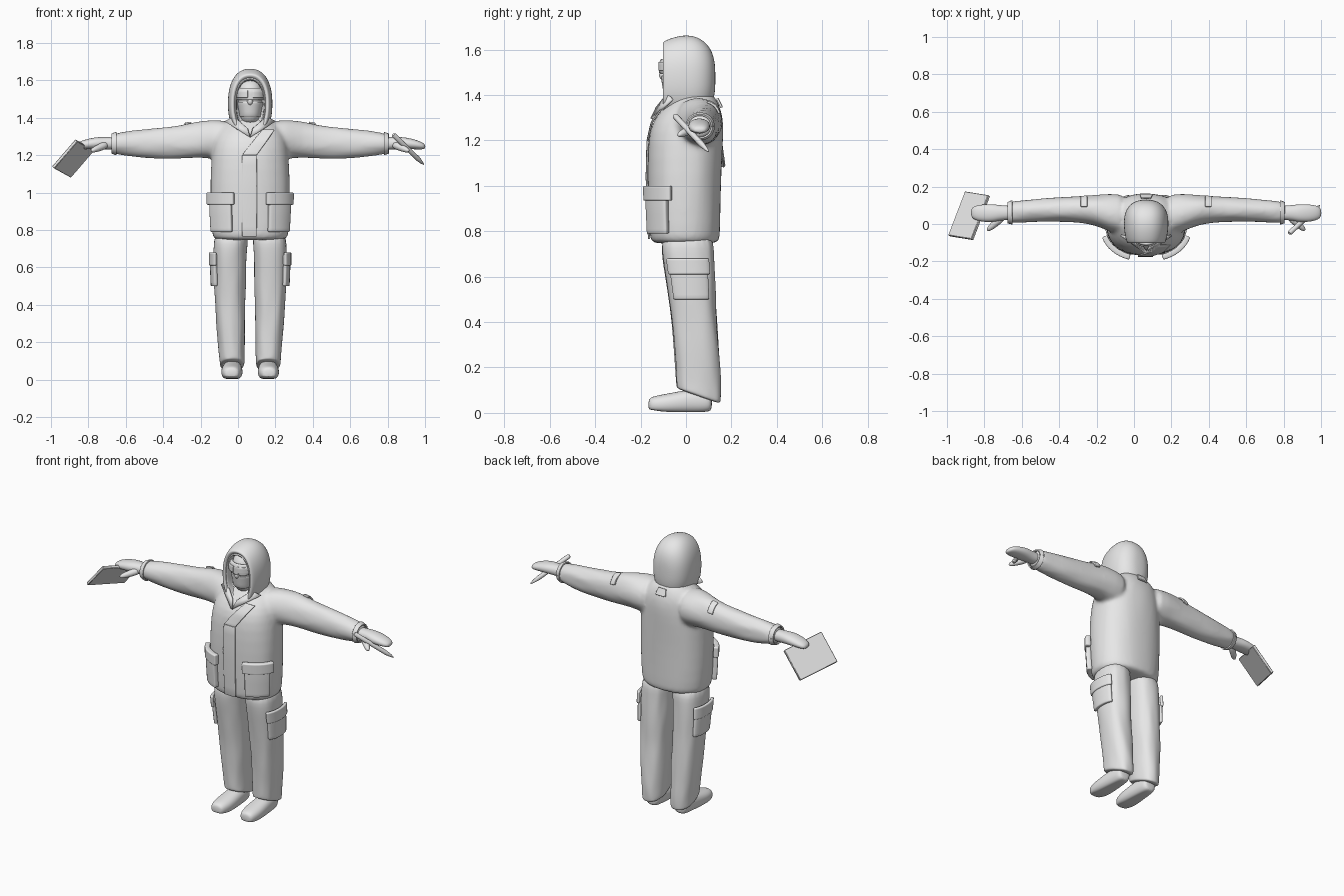
import bpy, bmesh, math, random
from mathutils import Vector, Matrix

random.seed(4)
if bpy.data.objects.get("Cube"):
    bpy.data.objects.remove(bpy.data.objects["Cube"])

CX = 0.065  # centre line of the figure
X, Y, Z = Vector((1, 0, 0)), Vector((0, 1, 0)), Vector((0, 0, 1))

grey = bpy.data.materials.new("plain_grey")
grey.use_nodes = True
grey.diffuse_color = (0.8, 0.8, 0.8, 1)
grey.node_tree.nodes["Principled BSDF"].inputs["Base Color"].default_value = (0.8, 0.8, 0.8, 1)


def make(name, parts, s=1, subsurf=1, angle=50):
    """One smooth object from (verts, faces) parts; s=-1 mirrors it about the centre line."""
    bm = bmesh.new()
    for verts, faces in parts:
        vs = [bm.verts.new((CX + s * v.x, v.y, v.z)) for v in verts]
        for f in faces:
            bm.faces.new([vs[i] for i in f])
    bmesh.ops.recalc_face_normals(bm, faces=bm.faces)
    mesh = bpy.data.meshes.new(name)
    bm.to_mesh(mesh)
    bm.free()
    mesh.materials.append(grey)
    ob = bpy.data.objects.new(name, mesh)
    bpy.context.collection.objects.link(ob)
    if subsurf:
        ob.modifiers.new("Subdivision", 'SUBSURF').levels = subsurf
        ob.modifiers[0].render_levels = subsurf
    mesh.shade_smooth()
    mesh.set_sharp_from_angle(angle=math.radians(angle))
    return ob


def ring_point(ring, a, u, v, n, off=0):
    c, r1, r2 = ring
    bend = lambda t: math.copysign(abs(t) ** (2 / n), t)
    return c + u * (r1 + off) * bend(math.cos(a)) + v * (r2 + off) * bend(math.sin(a))


def loft(rings, u, v, n=2.2, sides=24, jitter=0.0):
    verts, faces = [], []
    for ring in rings:
        for i in range(sides):
            wob = random.uniform(-jitter, jitter)
            verts.append(ring_point(ring, 2 * math.pi * i / sides, u, v, n, wob))
    for k in range(len(rings) - 1):
        for i in range(sides):
            a, b = k * sides + i, k * sides + (i + 1) % sides
            faces.append((a, b, b + sides, a + sides))
    last = (len(rings) - 1) * sides
    faces += [tuple(range(sides)), tuple(range(last, last + sides))]
    return verts, faces


def patch(name, rings, axis, u, v, angles, span, off, thick=0.02, s=1, n=2.2, cuts=8):
    """A raised panel that follows the surface of a loft."""
    def ring_at(t):
        rs = sorted(rings, key=lambda r: r[0][axis])
        for p, q in zip(rs, rs[1:]):
            if t <= q[0][axis]:
                break
        f = (t - p[0][axis]) / (q[0][axis] - p[0][axis])
        return p[0].lerp(q[0], f), p[1] + (q[1] - p[1]) * f, p[2] + (q[2] - p[2]) * f
    verts, faces = [], []
    for j in range(cuts + 1):
        ring = ring_at(span[0] + (span[1] - span[0]) * j / cuts)
        for i in range(cuts + 1):
            a = math.radians(angles[0] + (angles[1] - angles[0]) * i / cuts)
            verts.append(ring_point(ring, a, u, v, n, off))
    w = cuts + 1
    for j in range(cuts):
        for i in range(cuts):
            k = j * w + i
            faces.append((k, k + 1, k + w + 1, k + w))
    ob = make(name, [(verts, faces)], s, 0)
    sol = ob.modifiers.new("Thickness", 'SOLIDIFY')
    sol.thickness, sol.offset = thick, 0
    bev = ob.modifiers.new("Soft edge", 'BEVEL')
    bev.width, bev.segments = min(0.006, thick / 3), 2
    return ob


def upright(rows):   # z, x, y, half width, half depth
    return [(Vector((x, y, z)), rx, ry) for z, x, y, rx, ry in rows]


def sideways(rows):  # x, y, z, half depth, half height
    return [(Vector((x, y, z)), ry, rz) for x, y, z, ry, rz in rows]


def deep(rows):      # y, x, z, half width, half height
    return [(Vector((x, y, z)), rx, rz) for y, x, z, rx, rz in rows]


# Jacket: torso and both sleeves fused into one cloth surface
torso = upright([(.745, 0, -.005, .19, .145), (.755, 0, -.005, .205, .155), (.9, 0, -.007, .213, .16),
                 (1.05, 0, -.007, .215, .164), (1.2, 0, -.002, .207, .165), (1.28, 0, .008, .195, .157),
                 (1.34, 0, .025, .17, .13), (1.385, 0, .04, .12, .092), (1.41, 0, .04, .085, .075)])
arm = sideways([(.08, .04, 1.27, .12, .12), (.2, .06, 1.285, .1, .103), (.28, .075, 1.282, .08, .098),
                (.37, .077, 1.272, .07, .09), (.46, .077, 1.265, .066, .086), (.55, .076, 1.262, .064, .077),
                (.63, .07, 1.262, .06, .07), (.72, .062, 1.262, .059, .056), (.745, .06, 1.262, .05, .047)])
tv, tf = loft(torso, X, Y, 2.3, 32, .002)
av, af = loft(arm, Y, Z, 2.1, 20, .005)
jacket = make("jacket", [(tv, tf), (av, af), ([Vector((-p.x, p.y, p.z)) for p in av], af)])
rem = jacket.modifiers.new("Fuse", 'REMESH')
rem.mode, rem.voxel_size, rem.use_smooth_shade = 'VOXEL', .011, True
soft = jacket.modifiers.new("Soften", 'SMOOTH')
soft.factor, soft.iterations = .5, 6

# Front placket, with its top swinging over to the collar
patch("placket", torso, 2, X, Y, (-100, -82), (.765, 1.2), .003, .008)
swing = patch("placket_top", torso, 2, X, Y, (-100, -82), (1.2, 1.335), .003, .008)
for p in swing.data.vertices:
    p.co.x += max(0, p.co.z - 1.2) * .75

# Trouser leg profile
leg = upright([(.8, .1, .005, .093, .115), (.7, .108, .008, .09, .116), (.6, .109, .018, .089, .111),
               (.5, .108, .027, .086, .105), (.4, .107, .037, .081, .1), (.3, .104, .046, .079, .1),
               (.2, .1, .052, .073, .1), (.12, .097, .056, .068, .099), (.08, .096, .056, .066, .098),
               (.07, .096, .056, .062, .092)])
shoe = deep([(-.166, .1, .035, .028, .022), (-.152, .1, .036, .045, .036), (-.1, .098, .038, .058, .044),
             (-.03, .097, .045, .057, .05), (.04, .096, .052, .051, .056), (.1, .096, .05, .046, .05),
             (.115, .096, .05, .03, .035)])
hand = sideways([(.7, .06, 1.262, .04, .035), (.77, .06, 1.263, .039, .034), (.82, .058, 1.265, .05, .033),
                 (.88, .058, 1.258, .047, .027), (.92, .06, 1.25, .037, .02), (.937, .06, 1.245, .02, .01)])

for side, s in (("left", 1), ("right", -1)):
    # Trousers, with the cuff dropping toward the heel
    lv, lf = loft(leg, X, Y, 2.3, 20, .004)
    for p in lv:
        if p.z < .1:
            p.z -= (p.y - .06) * .35
    make(side + "_trouser_leg", [(lv, lf)], s, 2)
    patch(side + "_thigh_pocket", leg, 2, X, Y, (-42, 38), (.5, .67), .007, .02, s, 2.3)
    patch(side + "_thigh_pocket_flap", leg, 2, X, Y, (-45, 41), (.61, .68), .014, .018, s, 2.3)

    # Shoes with flat soles
    sv, sf = loft(shoe, X, Z, 2.3, 20)
    for p in sv:
        p.z = max(p.z, .004 if p.y > -.14 else .014)
    make(side + "_shoe", [(sv, sf)], s, 2)

    # Jacket pockets
    patch(side + "_jacket_pocket", torso, 2, X, Y, (-66, -24), (.79, .96), .012, .03, s)
    patch(side + "_jacket_pocket_flap", torso, 2, X, Y, (-70, -17), (.935, 1.0), .017, .03, s)

    # Sleeve tab and cuff
    patch(side + "_sleeve_tab", arm, 0, Y, Z, (25, 80), (.315, .35), .004, .01, s)
    patch(side + "_cuff", arm, 0, Y, Z, (0, 360), (.715, .74), .001, .008, s, 2.1, 24)

    # Gloved hand: palm with joined fingers, and the thumb
    make(side + "_glove", [loft(hand, Y, Z, 2.2, 16)], s, 2)
    start, end = Vector((.765, .04, 1.258)), Vector((.85, -.035, 1.222))
    d = (end - start).normalized()
    u = d.cross(Z).normalized()
    thumb = [(start.lerp(end, t), r, r) for t, r in ((0, .022), (.4, .021), (.8, .017), (1, .008))]
    make(side + "_thumb", [loft(thumb, u, d.cross(u), 2, 10)], s, 2)

    # Collar lapel
    lapel = [Vector(c) for c in ((.135, -.06, 1.38), (.0, -.152, 1.295), (.015, -.128, 1.345), (.085, -.08, 1.405))]
    lap = make(side + "_lapel", [(lapel, [(0, 1, 2, 3)])], s, 0)
    lap.modifiers.new("Thickness", 'SOLIDIFY').thickness = .012
    lap.modifiers[0].offset = 0

# Hood: inner recess, rolled rim, shell, rounded back
hood = deep([(-.03, 0, 1.47, .075, .125), (-.085, 0, 1.47, .08, .138), (-.1, 0, 1.47, .086, .15),
             (-.104, 0, 1.47, .098, .162), (-.092, 0, 1.47, .107, .171), (-.05, 0, 1.475, .116, .182),
             (.0, 0, 1.475, .121, .191), (.05, 0, 1.475, .117, .183), (.09, 0, 1.475, .1, .155),
             (.117, 0, 1.475, .07, .115), (.13, 0, 1.475, .03, .055)])
make("hood", [loft(hood, X, Z, 2.3, 28)], 1, 2, 80)

# Inner hood edge as an arch round the face
arch = deep([(-.05, 0, 1.47, .072, .13), (-.093, 0, 1.47, .074, .131), (-.097, 0, 1.47, .079, .137),
             (-.09, 0, 1.47, .086, .146)])
av, af = loft(arch, X, Z, 2.3, 28)
make("hood_lining", [(av, af[:-2])], 1, 1)

# Head with mask, nose and goggles
head = upright([(1.36, 0, -.0, .05, .07), (1.42, 0, -.02, .055, .076), (1.48, 0, -.02, .067, .086),
                (1.54, 0, -.02, .07, .086), (1.585, 0, -.012, .06, .072), (1.615, 0, 0, .03, .035)])
make("head", [loft(head, X, Y, 2.1, 20)], 1, 2)
patch("mask", head, 2, X, Y, (-165, -15), (1.405, 1.485), .001, .008)
patch("goggle_frame", head, 2, X, Y, (-170, -10), (1.495, 1.558), .004, .018)
for side, s in (("left", 1), ("right", -1)):
    patch(side + "_goggle_lens", head, 2, X, Y, (-83, -30), (1.507, 1.546), .014, .006, s)
nose = [(Vector((0, y, 1.488)), r, r * 1.4) for y, r in ((-.09, .02), (-.108, .017), (-.119, .007))]
make("nose", [loft(nose, X, Z, 2, 10)], 1, 2)

# Hanging loop at the back of the collar
patch("collar_loop", torso, 2, X, Y, (80, 100), (1.345, 1.385), .006, .01)

# Flat tablet held in the right hand
corner = Vector((-.995 - CX, -.06, 1.14))
e1, e2 = Vector((.09, .235, -.05)), Vector((.125, -.02, .145))
e3 = e1.cross(e2).normalized() * .018
box = [corner + e1 * i + e2 * j + e3 * k for k in (0, 1) for j in (0, 1) for i in (0, 1)]
box_faces = [(0, 1, 3, 2), (4, 5, 7, 6), (0, 1, 5, 4), (2, 3, 7, 6), (0, 2, 6, 4), (1, 3, 7, 5)]
tablet = make("tablet", [(box, box_faces)], 1, 0, 30)
tablet.modifiers.new("Edge", 'BEVEL').width = .003

# Pen held in the left hand
top, tip = Vector((.83 - CX, -.05, 1.31)), Vector((.993 - CX, .1, 1.15))
d = (tip - top).normalized()
u = d.cross(Z).normalized()
pen = [(top.lerp(tip, t), r, r) for t, r in ((0, .009), (.03, .013), (.8, .013), (.93, .008), (1, .002))]
make("pen", [loft(pen, u, d.cross(u), 2, 12)], 1, 0, 40)
